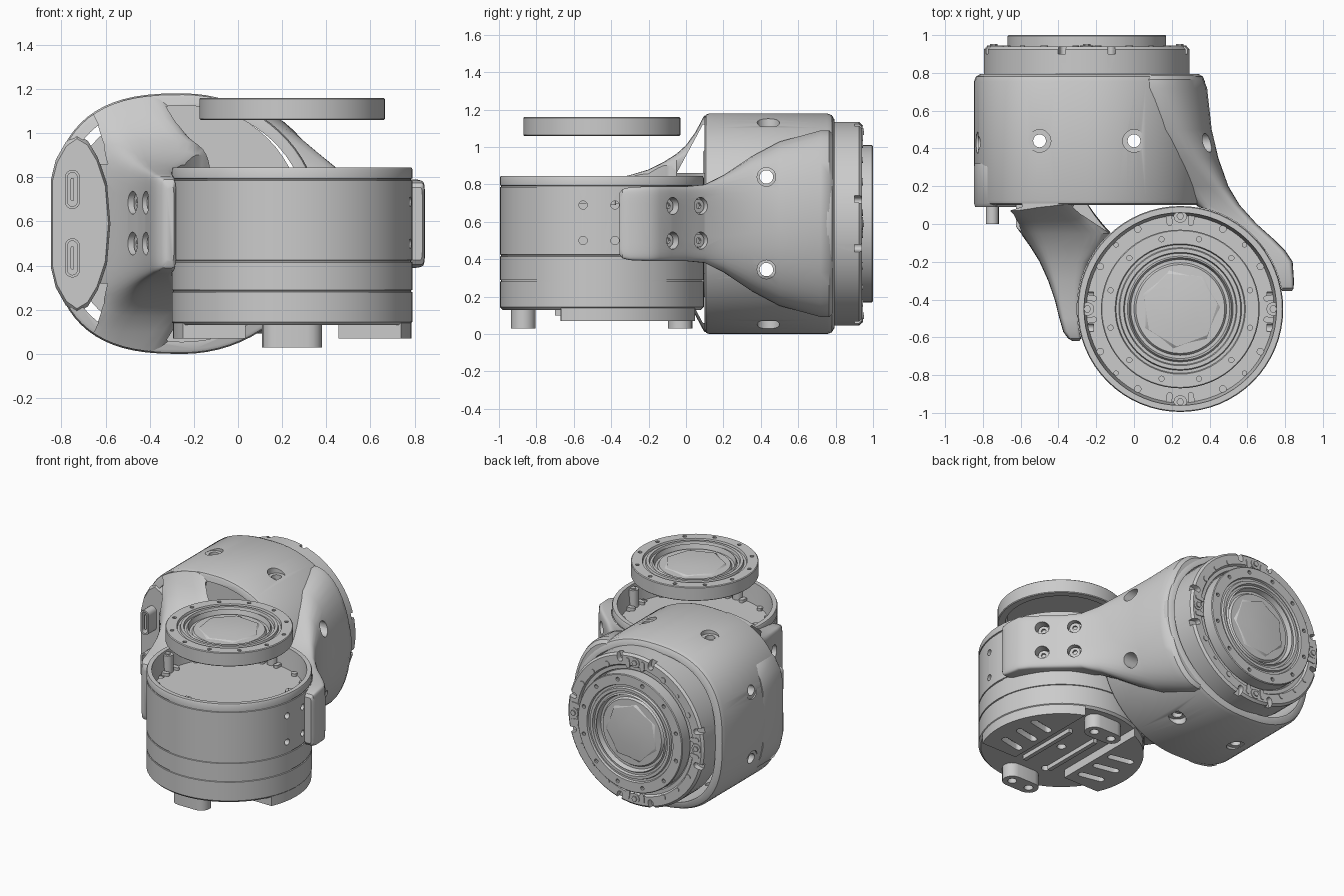
import bpy, bmesh
from math import sin, cos, pi, radians
from mathutils import Matrix, Vector

if "Cube" in bpy.data.objects:
    bpy.data.objects.remove(bpy.data.objects["Cube"])

CUP = Vector((0.245, -0.45, 0))     # vertical joint axis
HX, HZ = -0.25, 0.59                # horizontal joint axis


def make(name, bm):
    bmesh.ops.recalc_face_normals(bm, faces=bm.faces)
    me = bpy.data.meshes.new(name)
    bm.to_mesh(me)
    bm.free()
    ob = bpy.data.objects.new(name, me)
    bpy.context.collection.objects.link(ob)
    return ob


def loft(name, rings):
    bm = bmesh.new()
    vs = [[bm.verts.new(p) for p in r] for r in rings]
    n = len(vs[0])
    for a, b in zip(vs, vs[1:]):
        for i in range(n):
            bm.faces.new((a[i], a[(i + 1) % n], b[(i + 1) % n], b[i]))
    bm.faces.new(vs[0])
    bm.faces.new(vs[-1])
    return make(name, bm)


def polar(r, deg):
    return r * cos(radians(deg)), r * sin(radians(deg))


def lathe(name, prof, frame, seg=64):
    # (radius, height) points from the axis at the bottom to the axis at the top
    return loft(name, [[frame @ Vector((*polar(r, 360 * i / seg), h)) for i in range(seg)] for r, h in prof])


def prism(name, pts, h0, h1, frame=Matrix()):
    return loft(name, [[frame @ Vector((x, y, h)) for x, y in pts] for h in (h0, h1)])


def rod(name, p, d, r, a, b, seg=20):
    # cylinder through p along d from distance a to b
    m = Matrix.Translation(p) @ Vector(d).to_track_quat('Z', 'Y').to_matrix().to_4x4()
    return prism(name, [polar(r, 360 * i / seg) for i in range(seg)], a, b, m)


def stadium(cx, cy, half, r, ang=0.0, n=8):
    pts = [(half + r * cos(t), r * sin(t)) for t in (-pi / 2 + pi * i / n for i in range(n + 1))]
    pts += [(-x, -y) for x, y in pts]
    return [(cx + x * cos(ang) - y * sin(ang), cy + x * sin(ang) + y * cos(ang)) for x, y in pts]


def cut(ob, cutters, keep=()):
    jobs = [(c, 'INTERSECT') for c in keep] + [(c, 'DIFFERENCE') for c in cutters]
    for c, op in jobs:
        m = ob.modifiers.new("cut", 'BOOLEAN')
        m.operation, m.object, m.solver = op, c, 'EXACT'
        c.hide_render = True
    bpy.ops.object.select_all(action='DESELECT')
    bpy.context.view_layer.objects.active = ob
    ob.select_set(True)
    bpy.ops.object.convert(target='MESH')
    for c, _ in jobs:
        bpy.data.objects.remove(c)


cup_frame = Matrix.Translation(CUP)
rear_frame = Matrix.Translation((HX, 0, HZ)) @ Matrix.Rotation(-pi / 2, 4, 'X')

# cup: banded drum with shallow open top
def band(z, r=0.545):
    return [(r, z - 0.005), (r - 0.006, z - 0.003), (r - 0.006, z + 0.003), (r, z + 0.005)]

cup = lathe("lower_drum", [(0.01, 0.13), (0.53, 0.13), (0.545, 0.145)] + band(0.285) + band(0.42) + band(0.79)
            + [(0.545, 0.835), (0.54, 0.845), (0.51, 0.845), (0.505, 0.79), (0.495, 0.70), (0.01, 0.70)], cup_frame)
cut(cup, [rod("c", CUP + Vector((s * 0.5, y + 0.45, z)), (s, 0, 0), 0.022, -0.04, 0.1)
          for s in (1, -1) for y in (-0.55, -0.38) for z in (0.5, 0.69)]
    + [rod("c", CUP + Vector((*polar(r, a), 0.1)), (0, 0, 1), 0.03, 0, 0.07)
       for r, a in ((0, 0), (0.3, 120), (0.3, 250))])

# underside blocks with slots, feet and rails
for s in (1, -1):
    arc = [(s * x, y) for x, y in (polar(0.54, -24 + 91 * i / 16) for i in range(17))] + [(s * 0.21, -0.22)]
    block = prism("underside_block", arc, 0.07, 0.14, cup_frame)
    cut(block, [prism("c", stadium(s * 0.34, y, 0.07, 0.025, 0.2 * s), 0.0, 0.115, cup_frame) for y in (-0.1, 0.05, 0.2)])
    foot = prism("foot", stadium(0, s * 0.42, 0.07, 0.066), 0.03, 0.18, cup_frame)
    cut(foot, [rod("c", CUP + Vector((dx, s * 0.42, 0)), (0, 0, 1), 0.03, 0, 0.09) for dx in (-0.07, 0.07)])
    prism("underside_rail", [(s * 0.09, -0.25), (s * 0.12, -0.25), (s * 0.12, 0.22), (s * 0.09, 0.22)], 0.1, 0.14, cup_frame)

# output flange used on both joints
def flange(name, frame, h):
    prof = [(0.01, 0.05), (0.355, 0.05), (0.37, 0), (0.415, 0), (0.42, 0.005), (0.42, 0.095), (0.415, 0.1),
            (0.345, 0.1), (0.34, 0.085), (0.325, 0.085), (0.32, 0.1), (0.30, 0.1), (0.295, 0.082),
            (0.28, 0.082), (0.272, 0.095), (0.262, 0.06), (0.245, 0.06), (0.235, 0.075), (0.01, 0.08)]
    f = frame @ Matrix.Translation((0, 0, h))
    ob = lathe(name, prof, f)
    cut(ob, [prism("c", stadium(*polar(0.382, 15 + 30 * i), 0, 0.014, 0, 5), 0.075, 0.12, f) for i in range(12)])
    lens = [[f @ Vector((*polar(r, 360 / 7 * i + tw), z)) for i in range(7)]
            for r, tw, z in ((0.22, 0, 0.07), (0.2, 8, 0.084), (0.1, 25, 0.093))]
    loft(name + "_lens", lens)

flange("floating_flange", cup_frame, 1.06)
flange("rear_flange", rear_frame, 0.90)

# rear ring around the horizontal axis
ring = lathe("rear_ring", [(0.01, 0.74), (0.545, 0.74), (0.545, 0.925), (0.53, 0.94), (0.465, 0.94), (0.455, 0.925),
                           (0.43, 0.925), (0.425, 0.91), (0.01, 0.91)], rear_frame)
cut(ring, [prism("c", stadium(*polar(0.535, 90 * q + d), 0.03, 0.02, radians(90 * q + d)), 0.90, 1.0, rear_frame)
           for q in range(4) for d in (-14, 14)])

# screws and tabs around each rim
for frame, h0, h1, low in ((cup_frame, 0.69, 0.825, 0.72), (rear_frame, 0.90, 0.945, 0.945)):
    for q in range(4):
        for d, half, r in ((-7, 0.02, 0.016), (0, 0, 0.036), (7, 0.02, 0.016), (28, 0, 0.02), (45, 0, 0.014), (62, 0, 0.02)):
            a = 90 * q + d
            prism("rim_screw", stadium(*polar(0.48 if d else 0.492, a), half, r, radians(a), 6), h0,
                  low if d else h1, frame)
        cx, cy = polar(0.492, 90 * q)
        prism("screw_cap", [(cx + x, cy + y) for x, y in (polar(0.02, 60 * i) for i in range(6))], h1, h1 + 0.008, frame)

# main housing: open shell, round on the right, flattened on the left
def outline(y, inset=0.0, n=72):
    pts = []
    for i in range(n):
        c, s = cos(2 * pi * i / n), sin(2 * pi * i / n)
        if c >= 0:
            pts.append((HX + (0.625 - inset) * c, y, HZ + (0.59 - inset) * s))
        else:
            sg = 1 if s > 0 else -1
            pts.append((HX - (0.597 - inset) * abs(c) ** 0.74, y, HZ + (0.59 - inset) * sg * abs(s) ** 0.74))
    return pts

housing = loft("main_housing", [outline(0.1, 0.02), outline(0.108, 0.006), outline(0.125), outline(0.755),
                                outline(0.78, 0.01), outline(0.795, 0.035)])
cuts = [loft("c", [outline(0.0, 0.055), outline(0.9, 0.055)])]
for x in (-0.5, 0.0):
    cuts.append(rod("c", (x, 0.44, HZ), (0, 0, 1), 0.034, -1, 1))
    cuts += [rod("c", (x, 0.44, HZ), (0, 0, s), 0.06, 0.55 if x else 0.52, 1) for s in (1, -1)]
side_holes = [(0.43, 0.345), (0.43, 0.84)]
for y, z in side_holes:
    cuts.append(rod("c", (HX, y, z), (1, 0, 0), 0.036, -1, 1))
    cuts += [rod("c", (HX, y, z), (s, 0, 0), 0.06, d, 1) for s, d in ((1, 0.55), (-1, 0.575))]
cut(housing, cuts)

# arms: rounded-box sections lofted along y
def arm(name, secs, cuts, keep=()):
    rings = []
    for y, x0, x1, hz, e in secs:
        ring = []
        for i in range(40):
            c, s = cos(2 * pi * (i + .5) / 40), sin(2 * pi * (i + .5) / 40)
            cx = (1 if c > 0 else -1) * abs(c) ** e
            sz = (1 if s > 0 else -1) * abs(s) ** e
            ring.append(((x0 + x1) / 2 + (x1 - x0) / 2 * cx, y, HZ + hz * sz))
        rings.append(ring)
    ob = loft(name, rings)
    cut(ob, [rod("c", CUP, (0, 0, 1), 0.547, -0.2, 1.4, 64)] + cuts, keep)

yz = Matrix(((0, 0, 1, 0), (1, 0, 0, 0), (0, 1, 0, 0), (0, 0, 0, 1)))
xz = Matrix(((1, 0, 0, 0), (0, 0, 1, 0), (0, 1, 0, HZ), (0, 0, 0, 1)))
wedge = [(0.2, 1.12), (0.09, 1.12), (-0.05, 0.86), (0.2, 0.86)]
wedges = [prism("c", [(y, HZ + s * (z - HZ)) for y, z in wedge], -1, 0.4, yz) for s in (1, -1)]

# outline of the left end panel, also used to scoop the arm in front of it
half = [(-0.58, 0.0), (-0.595, 0.18), (-0.635, 0.30), (-0.68, 0.375), (-0.73, 0.405), (-0.78, 0.37), (-0.825, 0.29), (-0.847, 0.2)]
panel = half + [(x, -z) for x, z in reversed(half[1:])]
scoop = prism("c", [(x if x > -0.7 else x - 0.1, z * 1.01) for x, z in panel], -0.2, 0.11, xz)

def bolts(spots, d, r):
    out = []
    for x, y in spots:
        for z in (0.5, 0.685):
            out.append(rod("c", (x, y, z), d, r, -0.04, 0.25))
            head = rod("arm_bolt", (x, y, z), d, r - 0.01, -0.06, -0.02)
            cut(head, [rod("c", (x, y, z), d, 0.017, -0.035, 0.1, 6)])
    return out

arm("left_arm", [(0.14, -0.84, -0.25, 0.585, 0.55), (0.1, -0.78, -0.24, 0.585, 0.55), (0.05, -0.71, -0.205, 0.49, 0.5),
                 (0.0, -0.645, -0.165, 0.42, 0.45), (-0.05, -0.60, -0.12, 0.375, 0.4), (-0.12, -0.55, -0.15, 0.33, 0.36),
                 (-0.2, -0.50, -0.22, 0.29, 0.34), (-0.3, -0.455, -0.26, 0.26, 0.32), (-0.4, -0.42, -0.28, 0.24, 0.3),
                 (-0.5, -0.395, -0.28, 0.225, 0.3), (-0.57, -0.375, -0.28, 0.215, 0.3), (-0.605, -0.35, -0.28, 0.20, 0.3),
                 (-0.62, -0.325, -0.29, 0.17, 0.3)],
    wedges + [scoop] + bolts([(-0.475, -0.25), (-0.415, -0.41)], (-0.93, -0.37, 0), 0.052),
    [loft("c", [outline(-1, 0.006), outline(0.3, 0.006)])])
arm("right_arm", [(0.785, -0.2, 0.345, 0.48, 1), (0.765, -0.2, 0.37, 0.5, 1), (0.72, -0.2, 0.388, 0.5, 1),
                  (0.5, -0.1, 0.412, 0.44, 0.95), (0.35, 0.05, 0.447, 0.36, 0.8), (0.2, 0.22, 0.50, 0.26, 0.5),
                  (0.1, 0.33, 0.56, 0.21, 0.33), (0.0, 0.45, 0.65, 0.20, 0.3), (-0.08, 0.56, 0.74, 0.20, 0.3),
                  (-0.14, 0.64, 0.80, 0.20, 0.3), (-0.2, 0.70, 0.84, 0.20, 0.25), (-0.3, 0.75, 0.847, 0.195, 0.25),
                  (-0.34, 0.77, 0.845, 0.185, 0.25), (-0.355, 0.78, 0.835, 0.165, 0.25)],
    [loft("c", [outline(0.09, 0.04), outline(0.9, 0.04)])]
    + [rod("c", (0.2, y, z), (1, 0, 0), 0.05, -0.2, 0.4) for y, z in side_holes]
    + bolts([(0.71, -0.085), (0.58, 0.08)], (0.8, 0.6, 0), 0.046))

# left end panel with two slot connectors
loft("end_panel", [[xz @ Vector((-0.72 + (x + 0.72) * k, z * k, y)) for x, z in panel]
                   for y, k in ((0.09, 0.95), (0.11, 1), (0.3, 1), (0.32, 0.97))])
for z in (-0.155, 0.155):
    shell = prism("connector_shell", stadium(-0.75, z, 0.055, 0.034, pi / 2), 0.0, 0.15, xz)
    cut(shell, [prism("c", stadium(-0.75, z, 0.055, 0.022, pi / 2), -0.05, 0.08, xz)])
    prism("connector_tongue", stadium(-0.75, z, 0.045, 0.008, pi / 2), 0.01, 0.09, xz)

bpy.ops.object.select_all(action='SELECT')
bpy.context.view_layer.objects.active = housing
bpy.ops.object.shade_smooth_by_angle(angle=radians(32))
